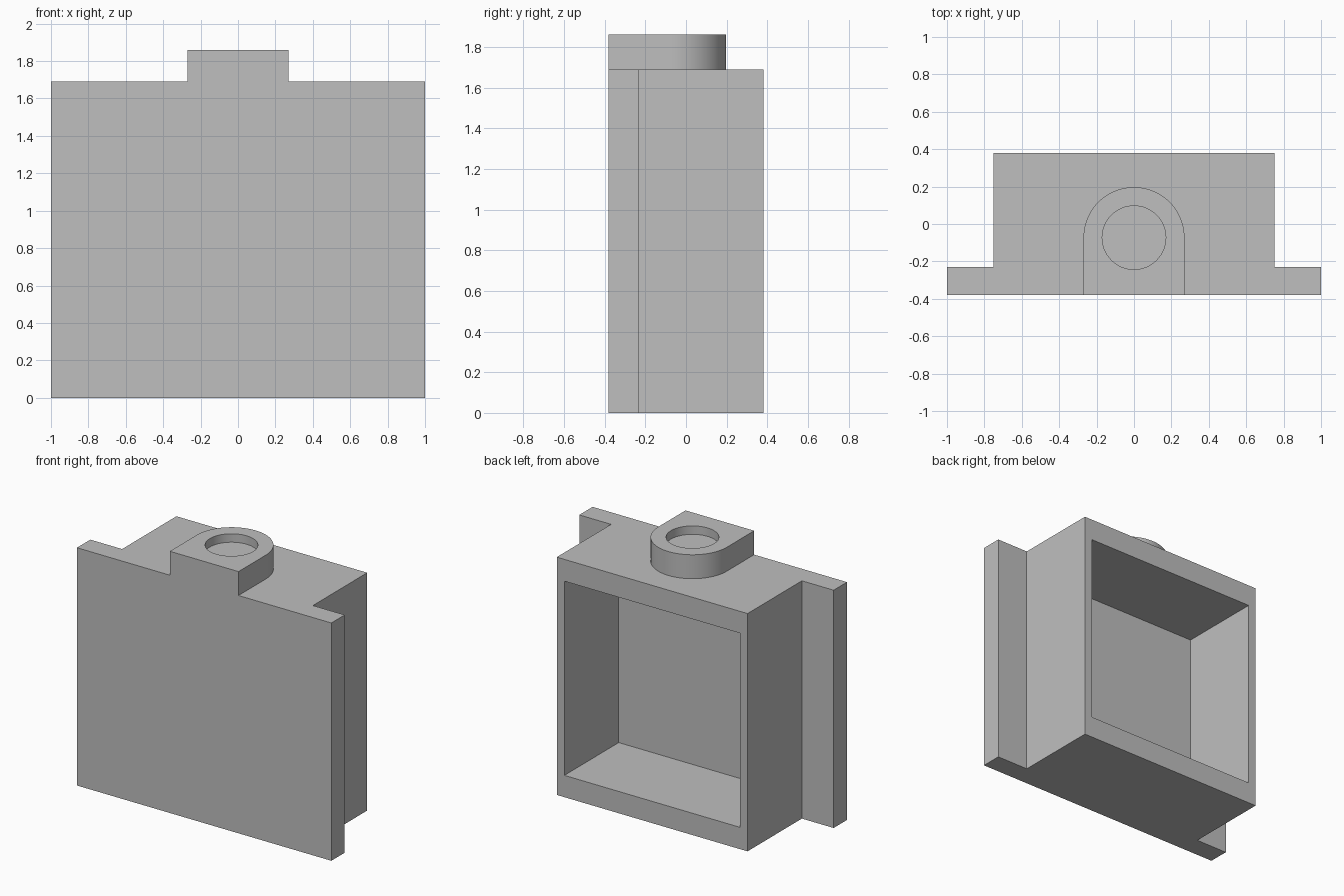
import bpy
import bmesh
from math import pi, cos, sin, radians

old = bpy.data.objects.get("Cube")
if old:
    bpy.data.objects.remove(old, do_unlink=True)

grey = bpy.data.materials.new("plain grey")
grey.use_nodes = True
colour = (0.52, 0.52, 0.52, 1)
grey.diffuse_color = colour
grey.node_tree.nodes["Principled BSDF"].inputs["Base Color"].default_value = colour

DEPTH = 0.38        # half depth of the housing
FLANGE = -0.23      # rear face of the front plate
TOP = 1.69          # top of the housing
TAB_TOP = 1.86
TAB_R = 0.27
HOLE_Y = -0.073     # shared centre of the tab arc and its recess


def prism(name, outline, z0, z1):
    """Extrude a plan outline from z0 up to z1."""
    bm = bmesh.new()
    base = bm.faces.new([bm.verts.new((x, y, z0)) for x, y in outline])
    up = bmesh.ops.extrude_face_region(bm, geom=[base])["geom"]
    bmesh.ops.translate(bm, vec=(0, 0, z1 - z0),
                        verts=[v for v in up if isinstance(v, bmesh.types.BMVert)])
    bmesh.ops.recalc_face_normals(bm, faces=bm.faces)
    mesh = bpy.data.meshes.new(name)
    bm.to_mesh(mesh)
    bm.free()
    mesh.materials.append(grey)
    obj = bpy.data.objects.new(name, mesh)
    bpy.context.collection.objects.link(obj)
    return obj


def arc(r, start, end, steps):
    return [(r * cos(start + (end - start) * i / steps),
             HOLE_Y + r * sin(start + (end - start) * i / steps))
            for i in range(steps + 1)]


def mirrored(half):
    return half + [(-x, y) for x, y in reversed(half)]


def cut(obj, cutter):
    """Subtract the cutter, then remove it."""
    cutter.hide_render = True
    mod = obj.modifiers.new("cut", "BOOLEAN")
    mod.operation = "DIFFERENCE"
    mod.solver = "EXACT"
    mod.object = cutter
    bpy.context.view_layer.objects.active = obj
    bpy.ops.object.modifier_apply(modifier=mod.name)
    bpy.data.objects.remove(cutter, do_unlink=True)


# Housing with a wider front plate, hollowed from the back
housing = prism("housing", mirrored([(1, -DEPTH), (1, FLANGE), (0.75, FLANGE),
                                     (0.75, DEPTH)]), 0, TOP)
cut(housing, prism("cavity_cutter", mirrored([(0.69, FLANGE), (0.69, DEPTH + 0.1)]),
                   0.155, 1.535))

# Rounded tab on top with a shallow round recess
tab = prism("top_tab", [(-TAB_R, -DEPTH), (TAB_R, -DEPTH)] + arc(TAB_R, 0, pi, 40),
            TOP, TAB_TOP)
cut(tab, prism("recess_cutter", arc(0.17, 0, 2 * pi, 64)[:-1],
               TAB_TOP - 0.06, TAB_TOP + 0.1))

# Smooth the round walls, keep the edges crisp
bpy.ops.object.select_all(action="DESELECT")
tab.select_set(True)
bpy.context.view_layer.objects.active = tab
bpy.ops.object.shade_smooth_by_angle(angle=radians(30))
